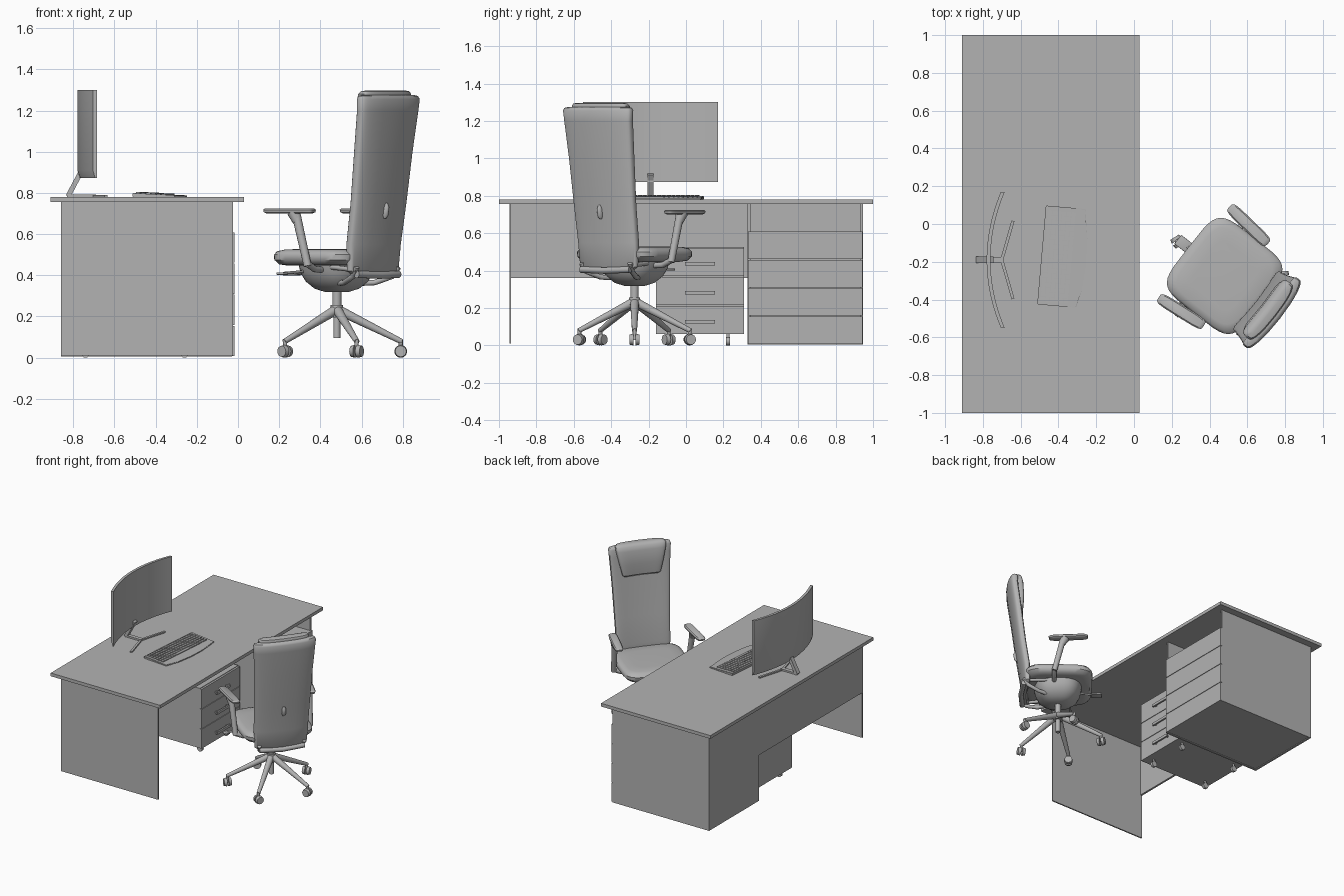
import bpy, bmesh
from math import sin, cos, pi, radians, copysign
from mathutils import Matrix, Vector

cube = bpy.data.objects.get("Cube")
if cube:
    bpy.data.objects.remove(cube, do_unlink=True)

grey = bpy.data.materials.new("plain_grey")
grey.use_nodes = True
grey.diffuse_color = (0.45, 0.45, 0.45, 1)
grey.node_tree.nodes["Principled BSDF"].inputs["Base Color"].default_value = (0.45, 0.45, 0.45, 1)

WORLD = Matrix.Identity(4)
CHAIR = Matrix.Translation((0.48, -0.275, 0)) @ Matrix.Rotation(radians(52), 4, 'Z')
BASE = Matrix.Translation((0.48, -0.275, 0))


def finish(name, bm, M=WORLD, smooth=False):
    bmesh.ops.recalc_face_normals(bm, faces=bm.faces)
    me = bpy.data.meshes.new(name)
    bm.to_mesh(me)
    bm.free()
    me.materials.append(grey)
    if smooth:
        for p in me.polygons:
            p.use_smooth = True
        me.set_sharp_from_angle(angle=radians(40))
    ob = bpy.data.objects.new(name, me)
    ob.matrix_world = M
    bpy.context.collection.objects.link(ob)
    return ob


def add_box(bm, x, y, z):
    size = Matrix.Diagonal((x[1] - x[0], y[1] - y[0], z[1] - z[0], 1))
    mid = Matrix.Translation(((x[0] + x[1]) / 2, (y[0] + y[1]) / 2, (z[0] + z[1]) / 2))
    bmesh.ops.create_cube(bm, size=1, matrix=mid @ size)


def box(name, x, y, z, M=WORLD, bevel=0):
    bm = bmesh.new()
    add_box(bm, x, y, z)
    if bevel:
        bmesh.ops.bevel(bm, geom=bm.edges[:], offset=bevel, segments=3, profile=0.5, affect='EDGES')
    return finish(name, bm, M, bevel > 0)


def cylinder(name, a, b, r, M=WORLD, r2=None, sides=16):
    a, b = Vector(a), Vector(b)
    turn = (b - a).to_track_quat('Z', 'Y').to_matrix().to_4x4()
    bm = bmesh.new()
    bmesh.ops.create_cone(bm, cap_ends=True, segments=sides, radius1=r, radius2=r if r2 is None else r2,
                          depth=(b - a).length, matrix=Matrix.Translation((a + b) / 2) @ turn)
    return finish(name, bm, M, True)


def loft(name, sections, M=WORLD, power=4, wrap=0, n=36):
    """Stack of rounded outlines: (z, centre y, half width, half depth)."""
    bm, rings = bmesh.new(), []
    for z, cy, hx, hy in sections:
        ring = []
        for i in range(n):
            c, s = cos(2 * pi * i / n), sin(2 * pi * i / n)
            px = copysign(abs(c) ** (2 / power), c)
            py = copysign(abs(s) ** (2 / power), s)
            ring.append(bm.verts.new((hx * px, cy + hy * py + wrap * px * px, z)))
        rings.append(ring)
    for lo, hi in zip(rings, rings[1:]):
        for i in range(n):
            j = (i + 1) % n
            bm.faces.new((lo[i], lo[j], hi[j], hi[i]))
    bm.faces.new(rings[0])
    bm.faces.new(rings[-1])
    return finish(name, bm, M, True)


def tube(name, pts, r, M=WORLD):
    cu = bpy.data.curves.new(name, 'CURVE')
    cu.dimensions = '3D'
    cu.bevel_depth, cu.bevel_resolution, cu.use_fill_caps = r, 3, True
    sp = cu.splines.new('POLY')
    sp.points.add(len(pts) - 1)
    for p, co in zip(sp.points, pts):
        p.co = (*co, 1)
    sp.use_smooth = True
    cu.materials.append(grey)
    ob = bpy.data.objects.new(name, cu)
    ob.matrix_world = M
    bpy.context.collection.objects.link(ob)


# Desk
box("desk_top", (-0.91, 0.03), (-1, 1), (0.755, 0.78))
box("end_panel", (-0.86, -0.025), (-0.945, -0.935), (0.01, 0.755))
box("modesty_panel", (-0.86, -0.845), (-0.935, 0.33), (0.36, 0.755))

# Fixed cabinet with an open shelf above four drawers
box("cabinet_outer_side", (-0.86, -0.03), (0.93, 0.945), (0.005, 0.755))
box("cabinet_inner_side", (-0.86, -0.03), (0.33, 0.345), (0.005, 0.755))
box("cabinet_back", (-0.86, -0.845), (0.345, 0.93), (0.005, 0.755))
box("cabinet_bottom", (-0.845, -0.03), (0.345, 0.93), (0.01, 0.025))
box("cabinet_shelf", (-0.845, -0.03), (0.345, 0.93), (0.59, 0.607))
for i in range(4):
    z = 0.008 + 0.151 * i
    box("cabinet_drawer", (-0.03, -0.018), (0.332, 0.943), (z, z + 0.147))

# Mobile pedestal with handles and castors
box("pedestal_body", (-0.8, -0.215), (-0.16, 0.31), (0.06, 0.525))
for i in range(3):
    z = 0.06 + 0.155 * i
    box("pedestal_drawer", (-0.215, -0.2), (-0.16, 0.31), (z, z + 0.151))
    box("drawer_handle", (-0.185, -0.173), (-0.005, 0.155), (z + 0.057, z + 0.077))
    for y in (0.005, 0.135):
        box("handle_post", (-0.2, -0.185), (y, y + 0.01), (z + 0.062, z + 0.072))
for x in (-0.74, -0.26):
    for y in (-0.09, 0.225):
        cylinder("pedestal_castor", (x, y - 0.01, 0.022), (x, y + 0.01, 0.022), 0.022)
        cylinder("pedestal_castor_stem", (x, y, 0.02), (x, y, 0.06), 0.008)

# Curved monitor: swept slab with a chamfered rear housing
bm, prev, steps = bmesh.new(), None, 24
profile = [(0.02, 0.873), (0.02, 1.3), (0, 1.3), (0, 0.91), (0.012, 0.873)]
for i in range(steps + 1):
    t = 2 * i / steps - 1
    ring = [bm.verts.new((-0.78 + dx + 0.075 * t * t, -0.19 + 0.36 * t, z)) for dx, z in profile]
    if prev:
        for a in range(5):
            b = (a + 1) % 5
            bm.faces.new((prev[a], prev[b], ring[b], ring[a]))
    else:
        bm.faces.new(ring)
    prev = ring
bm.faces.new(prev)
finish("monitor", bm, smooth=True)

# Monitor stand
bm = bmesh.new()
add_box(bm, (-0.012, 0.012), (-0.017, 0.017), (-0.075, 0.075))
lean = Matrix.Translation((-0.79, -0.19, 0.85)) @ Matrix.Rotation(radians(28), 4, 'Y')
finish("monitor_neck", bm, lean)
box("stand_stem", (-0.83, -0.69), (-0.205, -0.175), (0.78, 0.793))
for s in (1, -1):
    bm = bmesh.new()
    add_box(bm, (-0.005, 0.215), (-0.008, 0.008), (0.78, 0.79))
    finish("stand_foot", bm, Matrix.Translation((-0.7, -0.19, 0)) @ Matrix.Rotation(s * radians(74), 4, 'Z'))

# Keyboard: wedge with a bent front edge, rows of keys
KEYS = Matrix.Translation((-0.39, -0.175, 0.78)) @ Matrix.Rotation(radians(-5), 4, 'Z')
bm = bmesh.new()
outline = [(-0.1, -0.26), (0.105, -0.26), (0.13, -0.16), (0.14, -0.03), (0.135, 0.1), (0.11, 0.265), (-0.1, 0.265)]
top = [bm.verts.new((x, y, 0.014 - 0.05 * x)) for x, y in outline]
low = [bm.verts.new((x, y, 0)) for x, y in outline]
bm.faces.new(top)
bm.faces.new(low)
for i in range(len(outline)):
    j = (i + 1) % len(outline)
    bm.faces.new((low[i], low[j], top[j], top[i]))
bmesh.ops.bevel(bm, geom=bm.edges[:], offset=0.003, segments=2, affect='EDGES')
finish("keyboard", bm, KEYS, True)
bm = bmesh.new()
for row in range(6):
    x = -0.085 + 0.025 * row
    z = 0.014 - 0.05 * x
    for col in range(19):
        y = -0.24 + 0.0255 * col
        if row < 5 or not 5 < col < 11:
            add_box(bm, (x, x + 0.02), (y, y + 0.021), (z - 0.002, z + 0.005))
add_box(bm, (0.04, 0.06), (-0.087, 0.061), (0.008, 0.017))
finish("keyboard_keys", bm, KEYS)

# Chair base: five legs with twin castors
cylinder("gas_lift", (0, 0, 0.2), (0, 0, 0.36), 0.022, BASE)
cylinder("lift_lower_tube", (0, 0, 0.095), (0, 0, 0.2), 0.017, BASE)
cylinder("base_hub", (0, 0, 0.195), (0, 0, 0.255), 0.034, BASE, 0.03)
for i in range(5):
    LEG = BASE @ Matrix.Rotation(2 * pi * i / 5, 4, 'Z')
    cylinder("base_leg", (0.01, 0, 0.23), (0.315, 0, 0.078), 0.024, LEG, 0.013)
    cylinder("castor_stem", (0.31, 0, 0.03), (0.31, 0, 0.085), 0.01, LEG)
    SPIN = LEG @ Matrix.Translation((0.31, 0, 0)) @ Matrix.Rotation(0.6 * i, 4, 'Z')
    for s in (1, -1):
        cylinder("castor_wheel", (0, s * 0.006, 0.031), (0, s * 0.027, 0.031), 0.031, SPIN, 0.027)

# Seat and mechanism
loft("seat", [(0.447, 0, 0.2, 0.19), (0.453, 0, 0.235, 0.225), (0.475, 0, 0.255, 0.243),
              (0.5, 0, 0.256, 0.245), (0.516, 0, 0.245, 0.232), (0.525, 0, 0.215, 0.2),
              (0.528, 0, 0.15, 0.14)], CHAIR, 5)
loft("mechanism", [(0.318, 0, 0.05, 0.05), (0.335, 0, 0.1, 0.1), (0.37, 0, 0.14, 0.14),
                   (0.41, 0, 0.165, 0.16), (0.45, 0, 0.175, 0.17)], CHAIR, 2.6)
tube("front_lever", [(0, 0.12, 0.42), (0, 0.25, 0.41)], 0.007, CHAIR)
box("front_paddle", (-0.03, 0.03), (0.24, 0.315), (0.4, 0.412), CHAIR, 0.004)
tube("side_lever", [(-0.12, 0.09, 0.42), (-0.29, 0.1, 0.41)], 0.007, CHAIR)
box("side_paddle", (-0.325, -0.28), (0.08, 0.12), (0.402, 0.414), CHAIR, 0.004)

# Backrest, headrest and their carrier
loft("backrest", [(0.4, -0.24, 0.16, 0.012), (0.42, -0.24, 0.19, 0.024), (0.55, -0.245, 0.198, 0.03),
                  (0.75, -0.275, 0.203, 0.031), (1.0, -0.305, 0.213, 0.032), (1.2, -0.332, 0.224, 0.033),
                  (1.255, -0.336, 0.229, 0.034), (1.27, -0.336, 0.222, 0.026),
                  (1.275, -0.336, 0.2, 0.015)], CHAIR, 4, 0.02)
loft("headrest", [(1.05, -0.285, 0.125, 0.01), (1.065, -0.28, 0.14, 0.025), (1.15, -0.285, 0.16, 0.036),
                  (1.25, -0.298, 0.182, 0.042), (1.28, -0.305, 0.185, 0.038),
                  (1.293, -0.31, 0.175, 0.028), (1.297, -0.312, 0.15, 0.012)], CHAIR, 4, 0.012)
loft("back_adjuster", [(0.675, -0.29, 0.008, 0.012), (0.69, -0.292, 0.015, 0.022),
                       (0.73, -0.298, 0.015, 0.022), (0.75, -0.3, 0.008, 0.012)], CHAIR, 2)
tube("back_crossbar", [(-0.165, -0.25, 0.405), (0, -0.265, 0.4), (0.165, -0.25, 0.405)], 0.018, CHAIR)

for s in (1, -1):
    tube("back_arm", [(s * 0.07, -0.05, 0.36), (s * 0.12, -0.14, 0.365), (s * 0.155, -0.22, 0.395),
                      (s * 0.165, -0.25, 0.44)], 0.014, CHAIR)
    tube("back_brace", [(s * 0.15, -0.08, 0.44), (s * 0.165, -0.25, 0.425)], 0.012, CHAIR)
    # Armrest
    tube("arm_bracket", [(s * 0.1, -0.03, 0.425), (s * 0.22, -0.035, 0.43), (s * 0.275, -0.035, 0.455)], 0.016, CHAIR)
    cylinder("arm_post", (s * 0.275, -0.035, 0.445), (s * 0.287, 0.025, 0.69), 0.019, CHAIR, 0.022)
    cylinder("arm_flare", (s * 0.286, 0.02, 0.66), (s * 0.288, 0.04, 0.705), 0.022, CHAIR, 0.033)
    PAD = CHAIR @ Matrix.Translation((s * 0.29, 0.065, 0)) @ Matrix.Rotation(s * radians(-6), 4, 'Z')
    loft("arm_pad", [(0.7, 0, 0.022, 0.125), (0.706, 0, 0.031, 0.138), (0.718, 0, 0.033, 0.141),
                     (0.725, 0, 0.026, 0.132)], PAD, 5)
